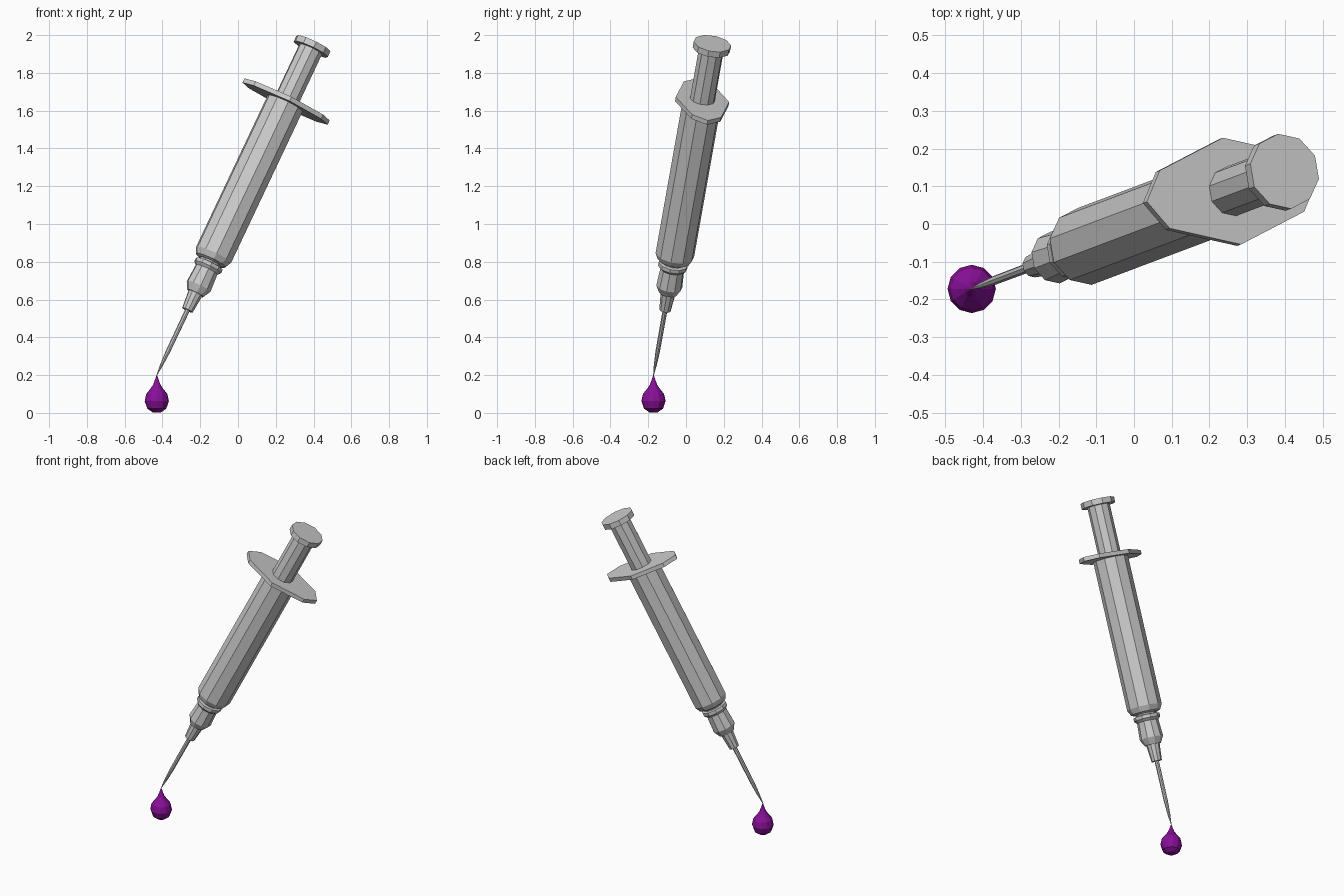
import bpy
import bmesh
from math import cos, sin, pi
from mathutils import Matrix, Vector

if "Cube" in bpy.data.objects:
    bpy.data.objects.remove(bpy.data.objects["Cube"])

# Tilted syringe frame: origin at the needle tip, local Z along the barrel
TIP = Vector((-0.43, -0.172, 0.2))
Z = Vector((0.83, 0.312, 1.757)).normalized()
X = Vector((0.89, 0.11, -0.44))
X = (X - Z * X.dot(Z)).normalized()
Y = Z.cross(X)
TILT = Matrix.Translation(TIP) @ Matrix((X, Y, Z)).transposed().to_4x4()


def finish(name, bm, matrix):
    bmesh.ops.recalc_face_normals(bm, faces=bm.faces[:])
    mesh = bpy.data.meshes.new(name)
    bm.to_mesh(mesh)
    bm.free()
    obj = bpy.data.objects.new(name, mesh)
    bpy.context.collection.objects.link(obj)
    obj.matrix_world = matrix
    return obj


def lathe(name, profile, sides=10, matrix=TILT):
    """Flat-sided solid of revolution from (radius, height) pairs, capped."""
    bm = bmesh.new()
    rings = [[bm.verts.new((r * cos(a), r * sin(a), h))
              for a in (pi / 2 + 2 * pi * i / sides for i in range(sides))]
             for r, h in profile]
    for low, high in zip(rings, rings[1:]):
        for i in range(sides):
            j = (i + 1) % sides
            bm.faces.new((low[i], low[j], high[j], high[i]))
    bm.faces.new(rings[0][::-1])
    bm.faces.new(rings[-1])
    return finish(name, bm, matrix)


# Needle and its stepped hub
lathe("needle", [(0.002, 0.0), (0.008, 0.06), (0.012, 0.14), (0.013, 0.42)], 8)
lathe("needle_hub", [(0.031, 0.385), (0.040, 0.485), (0.048, 0.485),
                     (0.070, 0.525), (0.064, 0.625), (0.079, 0.640),
                     (0.079, 0.660), (0.062, 0.664), (0.062, 0.69)])

# Barrel with chamfered lower end
lathe("barrel", [(0.072, 0.672), (0.088, 0.680), (0.104, 0.712), (0.104, 1.62)])

# Finger flange: elongated octagon plate
bm = bmesh.new()
outline = [(0.253, 0), (0.20, 0.078), (0, 0.144), (-0.20, 0.078),
           (-0.253, 0), (-0.20, -0.078), (0, -0.144), (0.20, -0.078)]
plate = bm.faces.new([bm.verts.new((x, y, 1.61)) for x, y in outline])
top = bmesh.ops.extrude_face_region(bm, geom=[plate])["geom"]
bmesh.ops.translate(bm, vec=(0, 0, 0.025),
                    verts=[v for v in top if isinstance(v, bmesh.types.BMVert)])
bm.faces.new([v for v in plate.verts][::-1]) if not plate.is_valid else None
finish("finger_flange", bm, TILT)

# Plunger rod and thumb cap
lathe("plunger_rod", [(0.067, 1.60), (0.067, 1.94)])
lathe("thumb_cap", [(0.101, 1.932), (0.101, 1.966)])

# Purple drop hanging vertically from the needle tip
drop = lathe("drop", [(0.022, 0.003), (0.050, 0.022), (0.064, 0.062),
                      (0.056, 0.100), (0.036, 0.125), (0.020, 0.148),
                      (0.010, 0.175), (0.001, 0.202)], 12,
             Matrix.Translation((TIP.x, TIP.y, 0)))
purple = bpy.data.materials.new("purple_liquid")
purple.diffuse_color = (0.25, 0.005, 0.32, 1)
purple.use_nodes = True
purple.node_tree.nodes["Principled BSDF"].inputs["Base Color"].default_value = purple.diffuse_color
drop.data.materials.append(purple)
